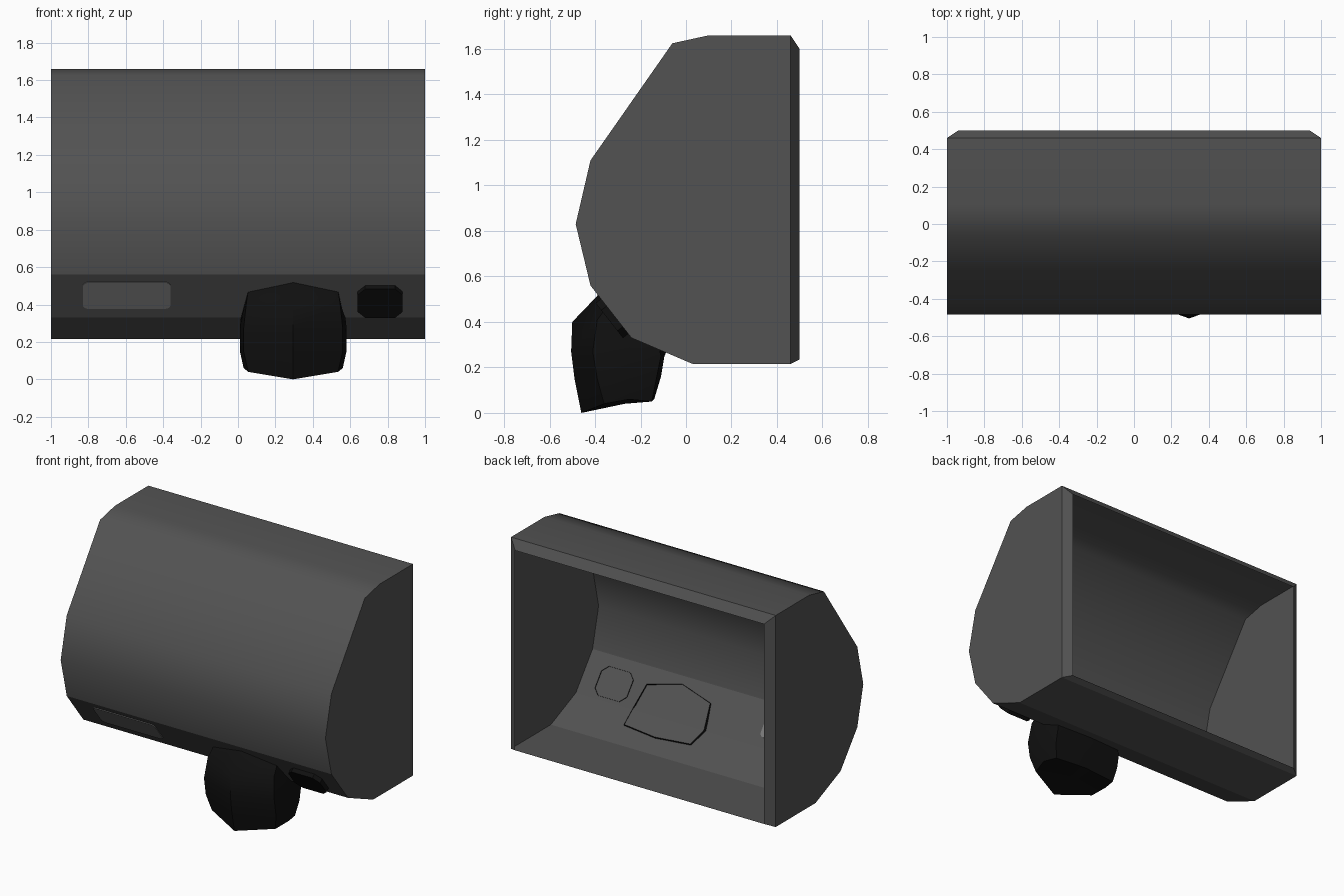
import bpy
import bmesh
import math
from mathutils import Vector

cube = bpy.data.objects.get("Cube")
if cube:
    bpy.data.objects.remove(cube, do_unlink=True)


def material(name, rgb, rough=0.7):
    mat = bpy.data.materials.new(name)
    mat.use_nodes = True
    mat.diffuse_color = (*rgb, 1)
    node = mat.node_tree.nodes["Principled BSDF"]
    node.inputs["Base Color"].default_value = (*rgb, 1)
    node.inputs["Roughness"].default_value = rough
    return mat


CHARCOAL = material("charcoal", (0.085, 0.085, 0.085))
BLACK = material("black", (0.005, 0.005, 0.005))
GREY = material("mid grey", (0.2, 0.2, 0.2))


def finish(name, bm, mat, smooth_angle=None, fix_normals=True):
    if fix_normals:
        bmesh.ops.recalc_face_normals(bm, faces=bm.faces)
    mesh = bpy.data.meshes.new(name)
    bm.to_mesh(mesh)
    bm.free()
    mesh.materials.append(mat)
    obj = bpy.data.objects.new(name, mesh)
    bpy.context.collection.objects.link(obj)
    if smooth_angle:
        bpy.ops.object.select_all(action='DESELECT')
        obj.select_set(True)
        bpy.context.view_layer.objects.active = obj
        bpy.ops.object.shade_smooth_by_angle(angle=math.radians(smooth_angle))
    return obj


# Hollow housing: side profile (y, z) swept across x, open at the back
HALF = 1.0
TOP, BOTTOM, BACK = 1.66, 0.215, 0.46
STRIP_TOP, STRIP_LOW = (-0.42, 0.56), (-0.24, 0.33)
profile = [(BACK, TOP), (0.10, TOP), (-0.06, 1.625), (-0.42, 1.11), (-0.485, 0.83),
           STRIP_TOP, STRIP_LOW, (0.03, BOTTOM), (BACK, BOTTOM)]

bm = bmesh.new()
left = [bm.verts.new((HALF, y, z)) for y, z in profile]
right = [bm.verts.new((-HALF, y, z)) for y, z in profile]
for i in range(len(profile) - 1):
    face = bm.faces.new((right[i], right[i + 1], left[i + 1], left[i]))
    face.smooth = i < 5
bm.faces.new(left)
bm.faces.new(right[::-1])

# Bevelled rim around the open back
outer = [right[-1], right[0], left[0], left[-1]]
inner = [bm.verts.new((x, 0.50, z)) for x, z in
         ((-0.94, 0.235), (-0.94, 1.60), (0.94, 1.60), (0.94, 0.235))]
for i in range(4):
    j = (i + 1) % 4
    bm.faces.new((outer[i], outer[j], inner[j], inner[i]))

# Crisp edges at the end caps, the rim and the lower strips
for edge in bm.edges:
    if not all(f.smooth for f in edge.link_faces):
        edge.smooth = False
finish("housing", bm, CHARCOAL, fix_normals=False)

# Local frame of the sloping lower strip: x across, s down the slope, d outward
origin = Vector((0, *STRIP_TOP))
down = (Vector((0, *STRIP_LOW)) - origin).normalized()
outward = Vector((0, down.z, -down.y))


def on_strip(x, s, d):
    return Vector((x, 0, 0)) + origin + down * s + outward * d


def strip_block(name, x0, x1, s0, s1, d0, d1, corner, steps, mat, closed_back):
    """Rounded or chamfered block standing on the sloping strip."""
    outline = []
    corners = [(x1, s1, -1, -1), (x0, s1, 1, -1), (x0, s0, 1, 1), (x1, s0, -1, 1)]
    for k, (x, s, dx, ds) in enumerate(corners):
        for n in range(steps + 1):
            a = math.pi / 2 * (k + n / steps)
            outline.append((x + corner * (dx + math.cos(a)),
                            s + corner * (ds + math.sin(a))))
    bm = bmesh.new()
    back, front = [[bm.verts.new(on_strip(x, s, d)) for x, s in outline] for d in (d0, d1)]
    for i in range(len(outline)):
        j = (i + 1) % len(outline)
        bm.faces.new((back[i], back[j], front[j], front[i]))
    bm.faces.new(front)
    if closed_back:
        bm.faces.new(back[::-1])
    return finish(name, bm, mat)


strip_block("label_plate", -0.83, -0.36, 0.05, 0.23, -0.004, 0.004, 0.03, 4, GREY, True)
strip_block("sensor_block", 0.64, 0.88, 0.075, 0.27, -0.006, 0.03, 0.04, 1, BLACK, False)

# Bulging knob: rings of front, front corner, side, back corner, back points
KNOB_X = 0.295
rings = [
    [(0, -0.46, 0.0), (0.24, -0.36, 0.04), (0.265, -0.25, 0.06), (0.24, -0.15, 0.05), (0, -0.14, 0.06)],
    [(0, -0.49, 0.15), (0.265, -0.39, 0.15), (0.285, -0.25, 0.15), (0.26, -0.13, 0.15), (0, -0.11, 0.16)],
    [(0, -0.505, 0.27), (0.265, -0.41, 0.27), (0.285, -0.25, 0.28), (0.26, -0.11, 0.25), (0, -0.095, 0.25)],
    [(0, -0.50, 0.40), (0.25, -0.39, 0.41), (0.28, -0.245, 0.325), (0.255, -0.115, 0.27), (0, -0.09, 0.26)],
    [(0, -0.38, 0.525), (0.24, -0.34, 0.475), (0.27, -0.23, 0.34), (0.25, -0.11, 0.285), (0, -0.085, 0.275)],
]
bm = bmesh.new()
loops = []
for half in rings:
    full = half + [(-x, y, z) for x, y, z in half[3:0:-1]]
    loops.append([bm.verts.new((KNOB_X + x, y, z)) for x, y, z in full])
for a, b in zip(loops, loops[1:]):
    for i in range(8):
        j = (i + 1) % 8
        bm.faces.new((a[i], a[j], b[j], b[i]))
centre = bm.verts.new((KNOB_X, -0.27, 0.04))
for i in range(8):
    bm.faces.new((loops[0][(i + 1) % 8], loops[0][i], centre))
finish("knob", bm, BLACK, smooth_angle=40)
